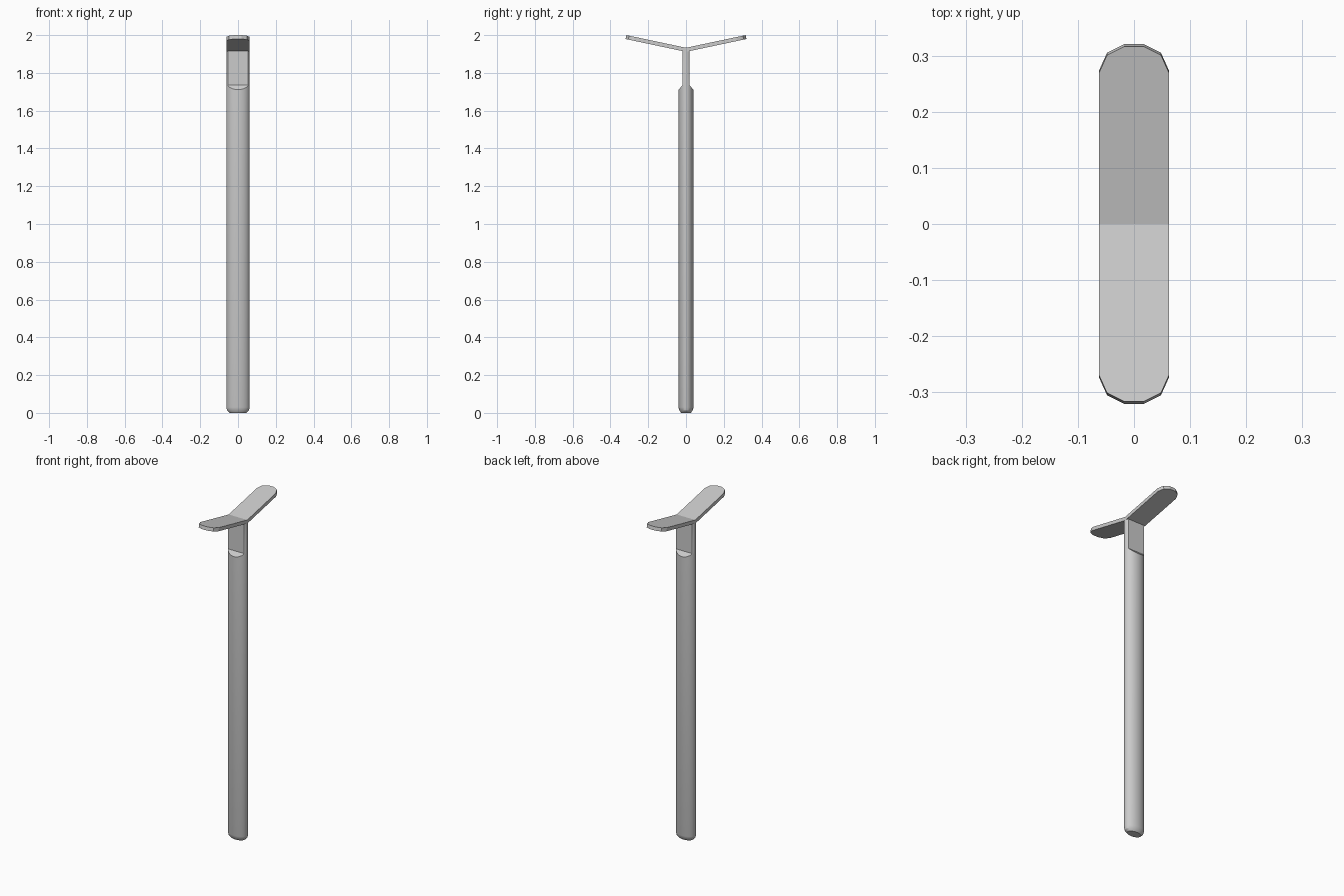
import bpy, bmesh, math

if "Cube" in bpy.data.objects:
    bpy.data.objects.remove(bpy.data.objects["Cube"])

def finish(name, bm, smooth):
    bmesh.ops.remove_doubles(bm, verts=bm.verts, dist=1e-5)
    bmesh.ops.recalc_face_normals(bm, faces=bm.faces)
    me = bpy.data.meshes.new(name)
    bm.to_mesh(me)
    bm.free()
    ob = bpy.data.objects.new(name, me)
    bpy.context.collection.objects.link(ob)
    bpy.ops.object.select_all(action='DESELECT')
    ob.select_set(True)
    bpy.context.view_layer.objects.active = ob
    if smooth:
        bpy.ops.object.shade_smooth_by_angle(angle=math.radians(30))
    return ob

def bridge(bm, a, b):
    n = len(a)
    for i in range(n):
        j = (i + 1) % n
        bm.faces.new((a[i], a[j], b[j], b[i]))

# Handle: oval shaft with chamfered foot, cut down to a flat tongue on top
RX, RY, TONGUE, SHOULDER = 0.062, 0.04, 0.018, 1.735
oval = [(RX * math.cos(math.tau * i / 24), RY * math.sin(math.tau * i / 24)) for i in range(24)]

def clamp(y):
    return max(-TONGUE, min(TONGUE, y))

def slope_z(y):
    return SHOULDER - max(0, abs(y) - TONGUE) * 1.1

bm = bmesh.new()
rings = [
    [(x * 0.70, y * 0.64, 0) for x, y in oval],
    [(x * 0.92, y * 0.88, 0.012) for x, y in oval],
    [(x, y, 0.03) for x, y in oval],
    [(x, y, slope_z(y)) for x, y in oval],
    [(x, clamp(y), SHOULDER) for x, y in oval],
    [(x, clamp(y), 1.92) for x, y in oval],
]
rings = [[bm.verts.new(p) for p in r] for r in rings]
for a, b in zip(rings, rings[1:]):
    bridge(bm, a, b)
bm.faces.new(rings[0])
bm.faces.new(rings[-1])
finish("handle", bm, True)

# Crosspiece: shallow V plate with rounded ends, mirrored about the middle
half = [(RX, 0), (RX, 0.27), (0.048, 0.301), (0.018, 0.316),
        (-0.018, 0.316), (-0.048, 0.301), (-RX, 0.27), (-RX, 0)]
RISE, THICK = 0.067 / 0.316, 0.021
ang = math.atan(RISE)
bm = bmesh.new()
for s in (1, -1):
    top = [bm.verts.new((x, s * y, 1.933 + y * RISE)) for x, y in half]
    low = [bm.verts.new((x, s * (y + THICK * math.sin(ang)) if y else 0,
                         1.933 + y * RISE - (THICK * math.cos(ang) if y else THICK / math.cos(ang))))
           for x, y in half]
    bm.faces.new(top)
    bm.faces.new(low)
    for i in range(len(half) - 1):
        bm.faces.new((top[i], top[i + 1], low[i + 1], low[i]))
finish("crosspiece", bm, False)
